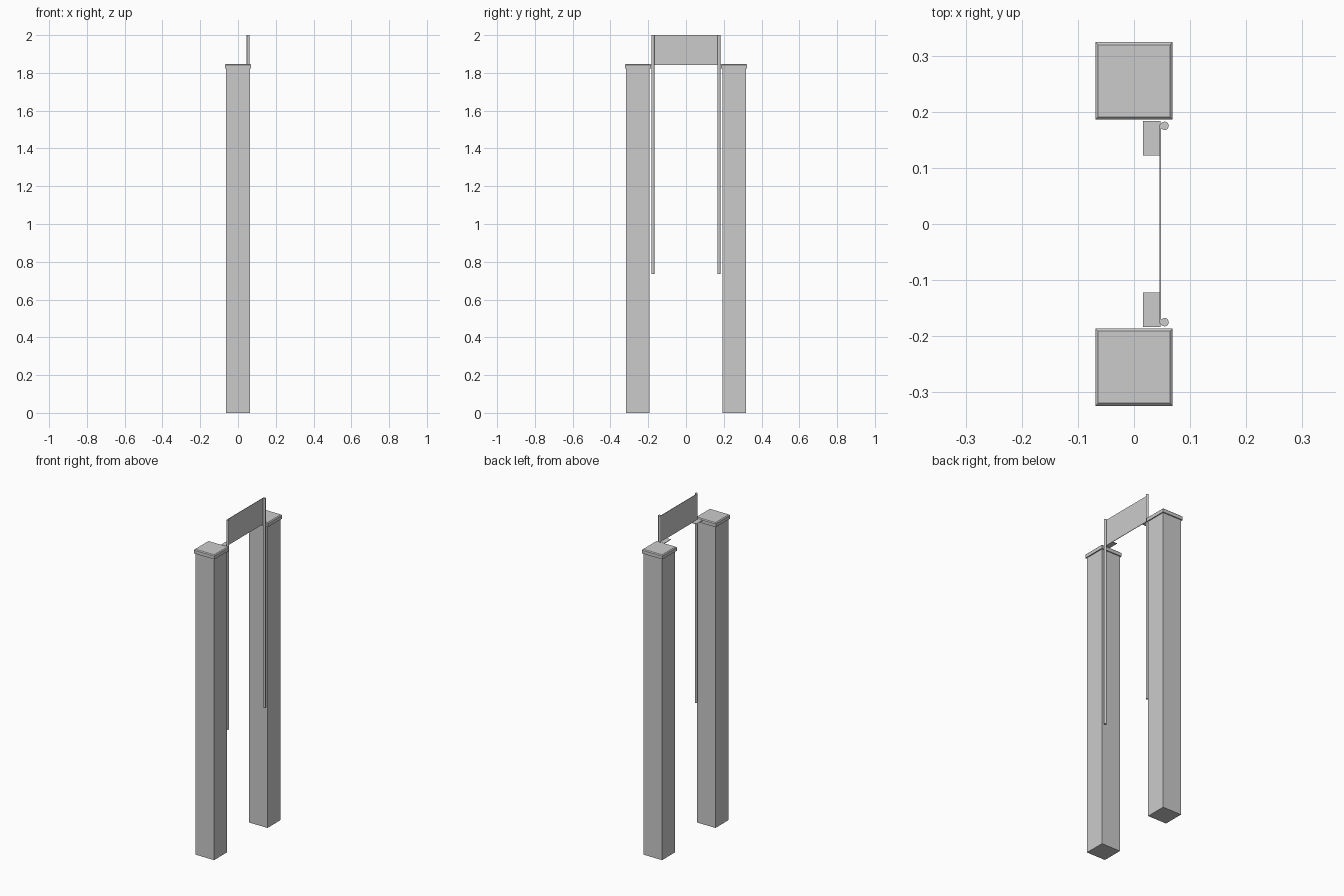
import bpy, bmesh
from mathutils import Matrix, Vector

if "Cube" in bpy.data.objects:
    bpy.data.objects.remove(bpy.data.objects["Cube"])


def finish(bm, name):
    bmesh.ops.recalc_face_normals(bm, faces=bm.faces)
    mesh = bpy.data.meshes.new(name)
    bm.to_mesh(mesh)
    bm.free()
    obj = bpy.data.objects.new(name, mesh)
    bpy.context.collection.objects.link(obj)
    return obj


def box(name, lo, hi, top_inset=0.0, side_z=None):
    """Box between two corners; top_inset chamfers the top rim."""
    bm = bmesh.new()
    lo, hi = Vector(lo), Vector(hi)
    bmesh.ops.create_cube(bm, size=1, matrix=Matrix.Translation((lo + hi) / 2)
                          @ Matrix.Diagonal((*(hi - lo), 1)))
    if top_inset:
        rim = [e for e in bm.edges if all(v.co.z > hi.z - 1e-5 for v in e.verts)]
        bmesh.ops.bevel(bm, geom=rim, offset=top_inset, segments=1, affect='EDGES')
    return finish(bm, name)


def rod(name, x, y, z0, z1, r):
    bm = bmesh.new()
    bmesh.ops.create_cone(bm, cap_ends=True, segments=16, radius1=r, radius2=r,
                          depth=z1 - z0, matrix=Matrix.Translation((x, y, (z0 + z1) / 2)))
    obj = finish(bm, name)
    bpy.context.view_layer.objects.active = obj
    obj.select_set(True)
    bpy.ops.object.shade_smooth_by_angle()
    obj.select_set(False)


for side, s in (("near", -1), ("far", 1)):
    yc = s * 0.255
    # square post and its overhanging chamfered cap
    box(side + "_post", (-0.0625, yc - 0.0625, 0), (0.0625, yc + 0.0625, 1.825))
    box(side + "_cap", (-0.069, yc - 0.069, 1.823), (0.069, yc + 0.069, 1.848), 0.005)
    # slim upright rod
    rod(side + "_rod", 0.0545, s * 0.175, 0.735, 2.0, 0.0075)
    # small flat bracket under the panel
    ys = sorted((s * 0.1225, s * 0.184))
    box(side + "_bracket", (0.016, ys[0], 1.842), (0.047, ys[1], 1.845))

# thin panel spanning the rods
box("panel", (0.0455, -0.177, 1.842), (0.0485, 0.177, 2.0))
